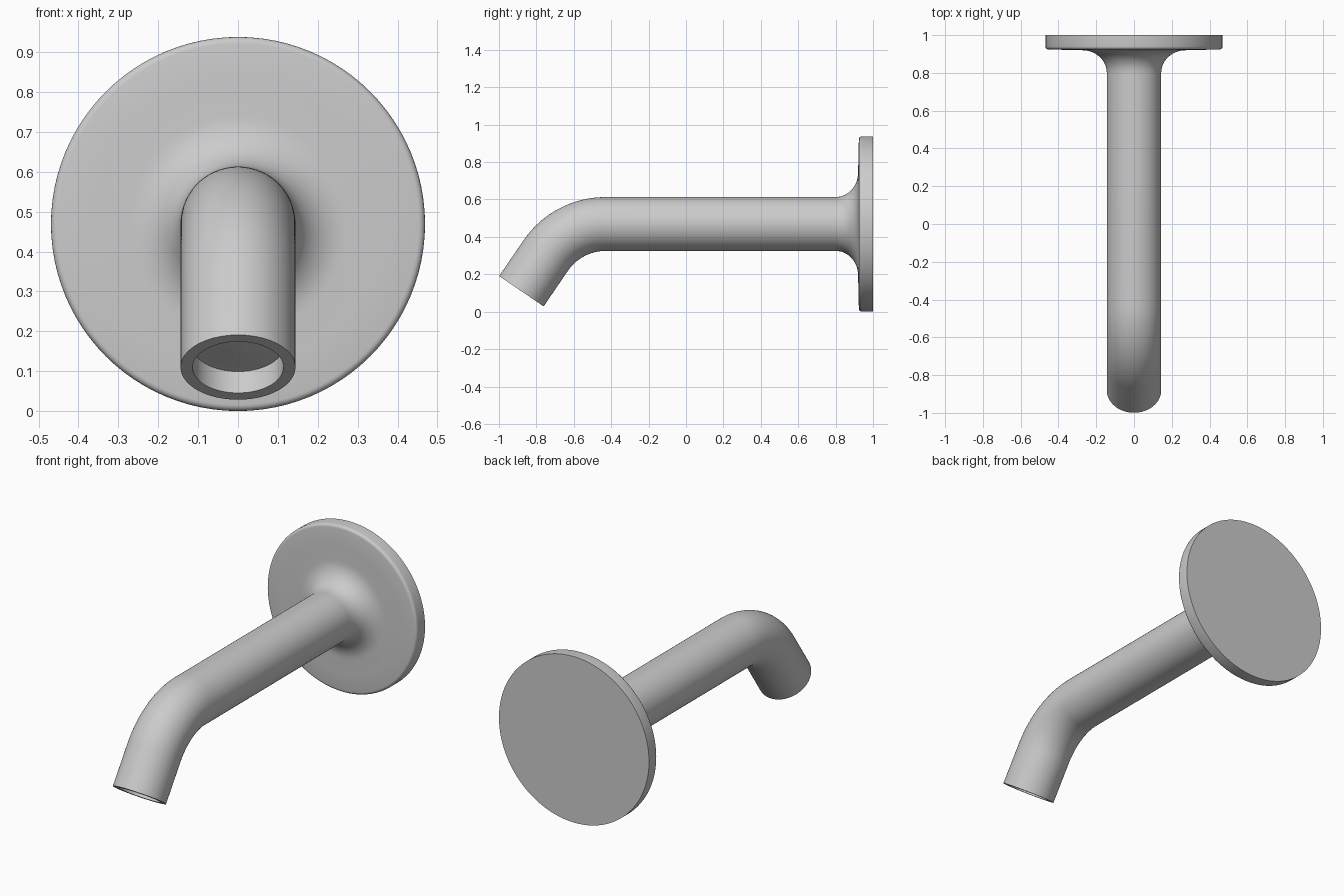
import bpy, bmesh, math
from mathutils import Vector

if "Cube" in bpy.data.objects:
    bpy.data.objects.remove(bpy.data.objects["Cube"])

SEG = 96
AXIS_Z = 0.469                      # height of pipe and plate axis
TUBE_R, BORE_R = 0.144, 0.114
BEND_Y, BEND_R, TIP_LEN = -0.43, 0.388, 0.23
BEND_A = math.radians(55.7)


def skin(name, rings, cap_start=False, cap_end=False):
    """Skin rings of (y, z, axis tilt, radius) lying across a path in the YZ plane."""
    bm = bmesh.new()
    loops = []
    for y, z, a, r in rings:
        up = Vector((0, -math.sin(a), math.cos(a)))
        c = Vector((0, y, z))
        loops.append([bm.verts.new(c + r * (Vector((math.cos(t), 0, 0)) + up * math.sin(t)))
                      for t in (2 * math.pi * i / SEG for i in range(SEG))])
    for p, q in zip(loops, loops[1:]):
        for i in range(SEG):
            j = (i + 1) % SEG
            bm.faces.new((p[i], p[j], q[j], q[i]))
    if cap_start:
        bm.faces.new(loops[0][::-1])
    if cap_end:
        bm.faces.new(loops[-1])
    me = bpy.data.meshes.new(name)
    bm.to_mesh(me)
    bm.free()
    ob = bpy.data.objects.new(name, me)
    bpy.context.collection.objects.link(ob)
    bpy.context.view_layer.objects.active = ob
    ob.select_set(True)
    bpy.ops.object.shade_smooth_by_angle(angle=math.radians(35))
    ob.select_set(False)
    return ob


# Wall plate: flat back, rounded rim, concave flare into the pipe
prof = [(1.0, 0.469), (0.94, 0.469)]
for k in range(1, 5):
    t = k * math.pi / 8
    prof.append((0.94 - 0.016 * math.sin(t), 0.453 + 0.016 * math.cos(t)))
prof.append((0.922, 0.36))
for k in range(13):
    t = k * math.pi / 24
    prof.append((0.80 + 0.12 * math.cos(t), TUBE_R + 0.13 * (1 - math.sin(t))))
# the flare ends tangent to the pipe at y = 0.80
skin("wall_plate", [(y, AXIS_Z, 0, r) for y, r in prof], cap_start=True)

# Spout: straight run, bend, angled tip, then lip and bore
path = [(0.80, AXIS_Z, 0, TUBE_R), (0.2, AXIS_Z, 0, TUBE_R)]
for k in range(25):
    a = BEND_A * k / 24
    path.append((BEND_Y - BEND_R * math.sin(a),
                 AXIS_Z - BEND_R * (1 - math.cos(a)), -a, TUBE_R))
ey, ez = path[-1][:2]


def tip(d, r):
    """Ring at distance d along the tip axis from the end of the bend."""
    return (ey - d * math.cos(BEND_A), ez - d * math.sin(BEND_A), -BEND_A, r)


# tilt sign: the ring's up vector leans forward (-y) as the pipe turns down
path = [(y, z, -a, r) for y, z, a, r in path]
flip = lambda ring: (ring[0], ring[1], -ring[2], ring[3])
path += [flip(tip(TIP_LEN, TUBE_R)), flip(tip(TIP_LEN, BORE_R)),
         flip(tip(TIP_LEN - 0.065, BORE_R))]
skin("spout", path)

# Aerator: recessed disc closing the bore
skin("aerator", [flip(tip(TIP_LEN - 0.065, BORE_R)), flip(tip(TIP_LEN - 0.065, 0.09)),
                 flip(tip(TIP_LEN - 0.055, 0.03))], cap_end=True)
